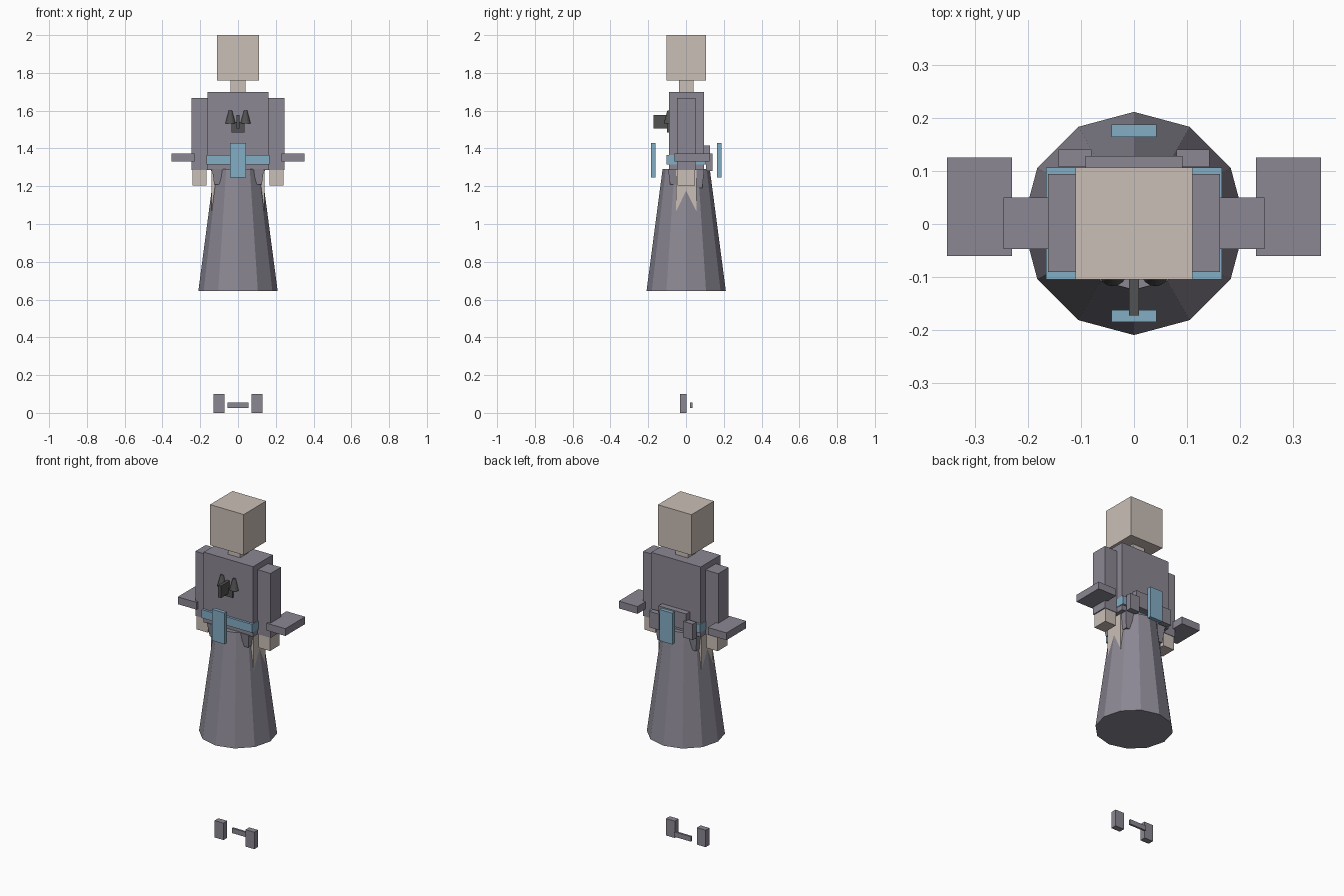
import bpy
from math import pi

cube = bpy.data.objects.get("Cube")
if cube:
    bpy.data.objects.remove(cube, do_unlink=True)


def material(name, r, g, b):
    m = bpy.data.materials.new(name)
    m.use_nodes = True
    m.diffuse_color = (r, g, b, 1)
    m.node_tree.nodes["Principled BSDF"].inputs["Base Color"].default_value = (r, g, b, 1)
    return m


cloth = material("grey_cloth", 0.26, 0.245, 0.295)
skin = material("pale_skin", 0.59, 0.52, 0.475)
sash = material("blue_sash", 0.23, 0.42, 0.56)
dark = material("dark_trim", 0.085, 0.085, 0.085)


def finish(name, mat):
    ob = bpy.context.object
    ob.name = ob.data.name = name
    ob.data.materials.append(mat)
    return ob


def box(name, mat, x, y, z):
    """Box from (min, max) ranges on each axis."""
    bpy.ops.mesh.primitive_cube_add(size=1, location=[sum(r) / 2 for r in (x, y, z)])
    ob = finish(name, mat)
    ob.scale = [r[1] - r[0] for r in (x, y, z)]
    bpy.ops.object.transform_apply(location=False, rotation=False, scale=True)
    return ob


def cone(name, mat, sides, r_low, r_high, x, y, z, turn=0):
    """Straight-sided frustum between two heights."""
    bpy.ops.mesh.primitive_cone_add(vertices=sides, radius1=r_low, radius2=r_high,
                                    depth=z[1] - z[0], location=(x, y, sum(z) / 2),
                                    rotation=(0, 0, turn))
    return finish(name, mat)


# Head and body
box("head", skin, (-.11, .11), (-.104, .106), (1.76, 2))
box("neck", skin, (-.04, .04), (-.037, .04), (1.69, 1.77))
box("torso", cloth, (-.162, .162), (-.09, .094), (1.285, 1.70))
cone("skirt", cloth, 12, .21, .125, 0, .001, (.645, 1.29))

# Belt with hanging panels
box("belt", sash, (-.166, .166), (-.104, .106), (1.315, 1.365))
box("front_sash_panel", sash, (-.042, .042), (-.184, -.162), (1.245, 1.43))
box("back_sash_panel", sash, (-.042, .042), (.164, .187), (1.245, 1.43))
box("back_bow_plate", cloth, (-.091, .091), (.09, .128), (1.32, 1.416))

# Paired parts
for side, s in (("left", 1), ("right", -1)):
    def pair(name, mat, x, y, z):
        return box(side + "_" + name, mat, sorted((s * x[0], s * x[1])), y, z)

    pair("sleeve", cloth, (.16, .246), (-.047, .05), (1.285, 1.666))
    pair("hand", skin, (.166, .24), (-.044, .047), (1.205, 1.287))
    pair("cuff", cloth, (.23, .352), (-.06, .125), (1.33, 1.373))
    pair("leg", skin, (.02, .14), (-.054, .056), (.66, 1.286))
    pair("foot", cloth, (.072, .13), (-.033, .002), (0, .1))
    pair("bow_loop", cloth, (.08, .142), (.107, .14), (1.28, 1.374))
    # Tapered hip tabs below the torso
    for end, y, low in (("front", -.068, 1.21), ("back", .07, 1.19)):
        cone(f"{side}_{end}_hip_tab", cloth, 4, .023, .038, s * .11, y, (low, 1.29), pi / 4)
    # Brooch wing
    cone(side + "_brooch_wing", dark, 16, .027, .009, s * .04, -.09, (1.533, 1.6))

# Brooch centre
box("brooch_base", dark, (-.034, .034), (-.1, -.085), (1.485, 1.54))
box("brooch_pin", dark, (-.009, .009), (-.172, -.085), (1.505, 1.576))

# Bar between the feet
box("foot_bar", cloth, (-.055, .055), (.022, .034), (.025, .054))
